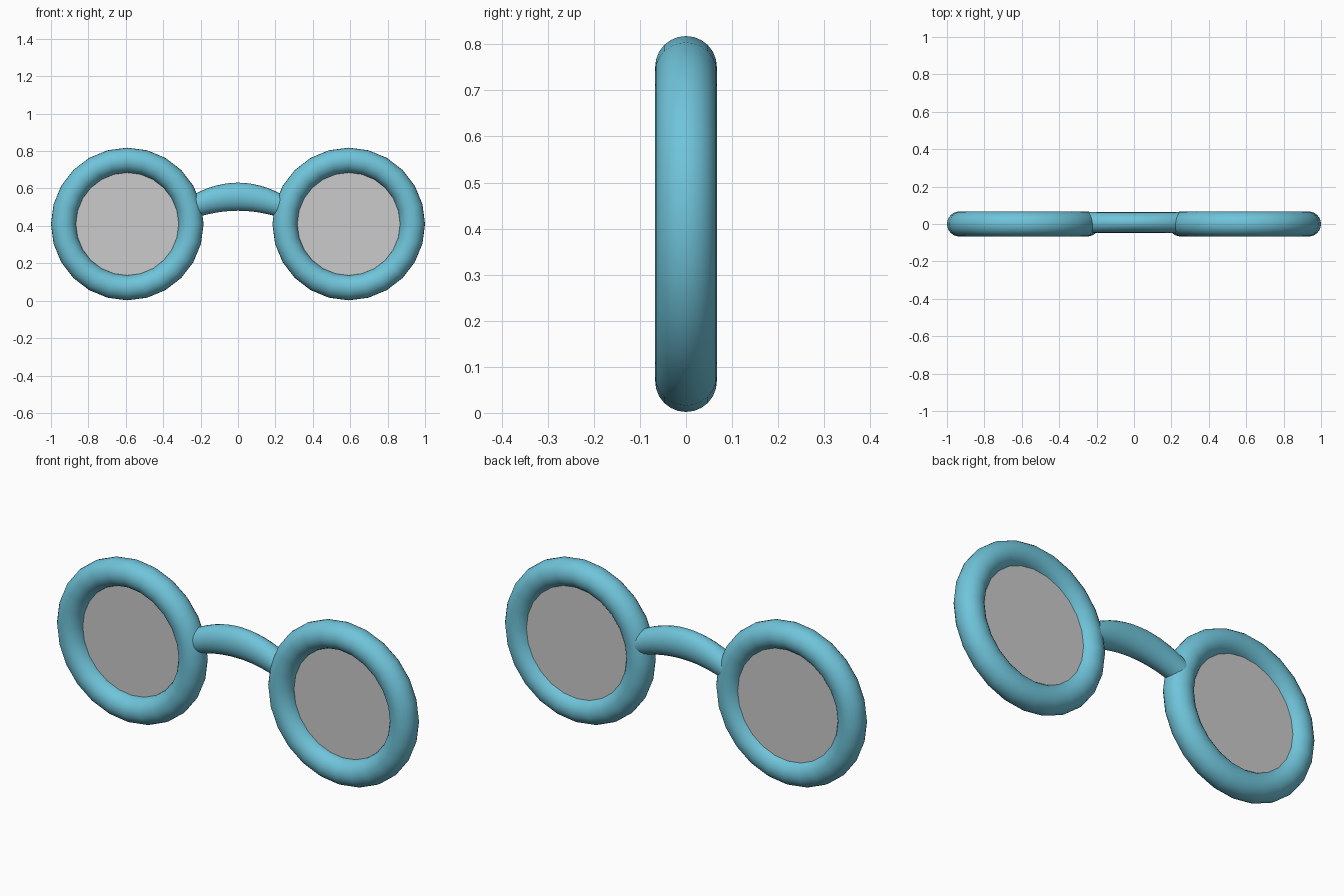
import bpy, bmesh
from math import sin, cos, pi, radians

if "Cube" in bpy.data.objects:
    bpy.data.objects.remove(bpy.data.objects["Cube"])

RING_X, RING_Z = 0.592, 0.41
MAJOR, MINOR, SIDES = 0.341, 0.067, 24

blue = bpy.data.materials.new("frame_blue")
blue.diffuse_color = (0.16, 0.55, 0.70, 1)
blue.use_nodes = True
blue.node_tree.nodes["Principled BSDF"].inputs["Base Color"].default_value = blue.diffuse_color

# Round rims and the lenses set in them, one per side
for side, sx in (("left", -1), ("right", 1)):
    bpy.ops.mesh.primitive_torus_add(
        major_radius=MAJOR, minor_radius=MINOR, major_segments=SIDES, minor_segments=24,
        location=(sx * RING_X, 0, RING_Z), rotation=(pi / 2, 0, 0))
    rim = bpy.context.object
    rim.name = side + "_rim"
    rim.data.materials.append(blue)
    bpy.ops.object.shade_smooth_by_angle(angle=radians(40))

    bpy.ops.mesh.primitive_cylinder_add(
        vertices=SIDES, radius=0.31, depth=0.035,
        location=(sx * RING_X, 0.0125, RING_Z), rotation=(pi / 2, 0, 0))
    bpy.context.object.name = side + "_lens"

# Arched nose bridge: oval sections, slimmer towards the ends buried in the rims
bm = bmesh.new()
N, STEPS = 20, 14
rings = []
for i in range(STEPS + 1):
    x = 0.27 * (2 * i / STEPS - 1)
    height, mid = 0.075 - 0.2 * x * x, 0.556 - 0.93 * x * x
    rings.append([bm.verts.new((x, 0.008 + 0.056 * cos(2 * pi * k / N),
                                mid + height * sin(2 * pi * k / N))) for k in range(N)])
for a, b in zip(rings, rings[1:]):
    for k in range(N):
        bm.faces.new((a[k], a[(k + 1) % N], b[(k + 1) % N], b[k]))
bm.faces.new(rings[0])
bm.faces.new(rings[-1])
bmesh.ops.recalc_face_normals(bm, faces=bm.faces)
mesh = bpy.data.meshes.new("nose_bridge")
bm.to_mesh(mesh)
bm.free()
bridge = bpy.data.objects.new("nose_bridge", mesh)
bpy.context.collection.objects.link(bridge)
mesh.materials.append(blue)
bpy.context.view_layer.objects.active = bridge
bpy.ops.object.select_all(action='DESELECT')
bridge.select_set(True)
bpy.ops.object.shade_smooth_by_angle(angle=radians(40))
